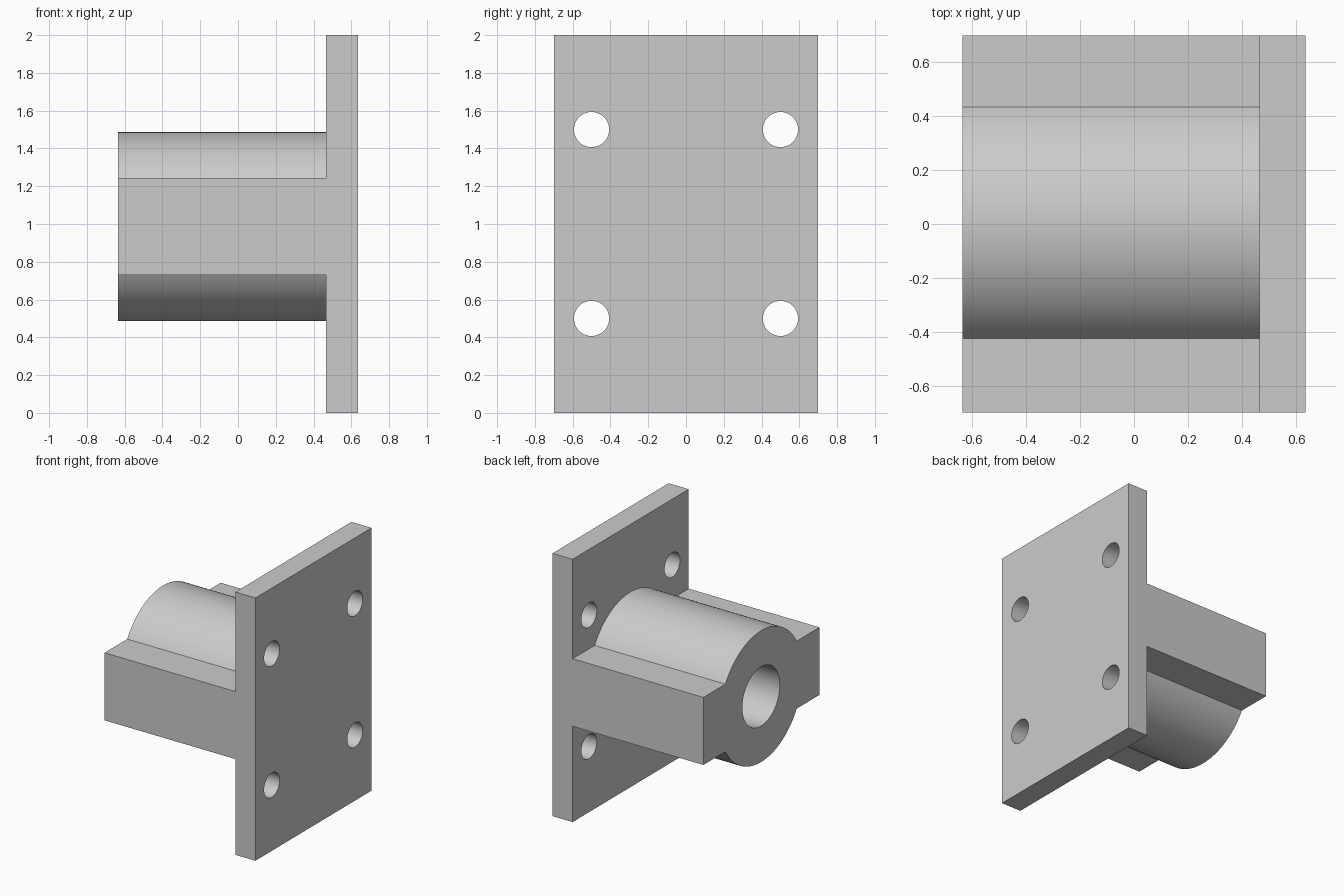
import bpy, bmesh, math
from mathutils import Matrix

if "Cube" in bpy.data.objects:
    bpy.data.objects.remove(bpy.data.objects["Cube"])

CY, CZ = 0.004, 0.986          # hub axis
FACE, BACK, END = 0.466, 0.635, -0.635   # plate faces and hub free end
HALF_Y, HALF_BAR, R_HUB, R_BORE, R_BOLT = 0.698, 0.257, 0.5, 0.225, 0.093

grey = bpy.data.materials.new("light grey metal")
grey.diffuse_color = (0.6, 0.6, 0.6, 1)
grey.use_nodes = True
grey.node_tree.nodes["Principled BSDF"].inputs["Base Color"].default_value = grey.diffuse_color


def prism(name, profile, x0, x1):
    """Extrude a closed (y, z) profile along x."""
    bm = bmesh.new()
    face = bm.faces.new([bm.verts.new((x0, y, z)) for y, z in profile])
    ext = bmesh.ops.extrude_face_region(bm, geom=[face])
    moved = [v for v in ext["geom"] if isinstance(v, bmesh.types.BMVert)]
    bmesh.ops.translate(bm, verts=moved, vec=(x1 - x0, 0, 0))
    bmesh.ops.recalc_face_normals(bm, faces=bm.faces[:])
    mesh = bpy.data.meshes.new(name)
    bm.to_mesh(mesh)
    bm.free()
    mesh.materials.append(grey)
    obj = bpy.data.objects.new(name, mesh)
    bpy.context.collection.objects.link(obj)
    return obj


def arc(cy, cz, r, a0, a1, n):
    return [(cy + r * math.cos(a0 + (a1 - a0) * i / n),
             cz + r * math.sin(a0 + (a1 - a0) * i / n)) for i in range(n + 1)]


def circle(cy, cz, r, n):
    return arc(cy, cz, r, 0, math.tau, n)[:-1]


def combine(obj, other, operation):
    mod = obj.modifiers.new(operation.lower(), "BOOLEAN")
    mod.operation, mod.object, mod.solver = operation, other, "EXACT"
    other.hide_render = True
    other.hide_set(True)


# Mounting plate
bracket = prism("mounting_plate_with_hub",
                [(-HALF_Y, 0), (HALF_Y, 0), (HALF_Y, 2), (-HALF_Y, 2)], FACE, BACK)

# Hub: round barrel with flat side wings, slightly sunk into the plate
a = math.asin(HALF_BAR / R_HUB)
lo, hi = CZ - HALF_BAR, CZ + HALF_BAR
outline = ([(HALF_Y, lo), (HALF_Y, hi)] + arc(CY, CZ, R_HUB, a, math.pi - a, 48)
           + [(-HALF_Y, hi), (-HALF_Y, lo)]
           + arc(CY, CZ, R_HUB, math.pi + a, math.tau - a, 48))
combine(bracket, prism("hub_body", outline, END, FACE + 0.05), "UNION")

# Blind bore and four bolt holes
combine(bracket, prism("bore_cutter", circle(CY, CZ, R_BORE, 64), END - 0.1, FACE),
        "DIFFERENCE")
for y in (-0.5, 0.5):
    for z in (0.5, 1.5):
        combine(bracket, prism("bolt_hole_cutter", circle(y, z, R_BOLT, 48),
                               FACE - 0.1, BACK + 0.1), "DIFFERENCE")

# Bake the cuts, then remove the helpers
bpy.context.view_layer.update()
deps = bpy.context.evaluated_depsgraph_get()
result = bpy.data.meshes.new_from_object(bracket.evaluated_get(deps))
bracket.modifiers.clear()
bracket.data = result
for obj in list(bpy.data.objects):
    if obj is not bracket and obj != bracket:
        bpy.data.objects.remove(obj)

bpy.context.view_layer.objects.active = bracket
bracket.select_set(True)
bpy.ops.object.shade_smooth_by_angle(angle=math.radians(30))
